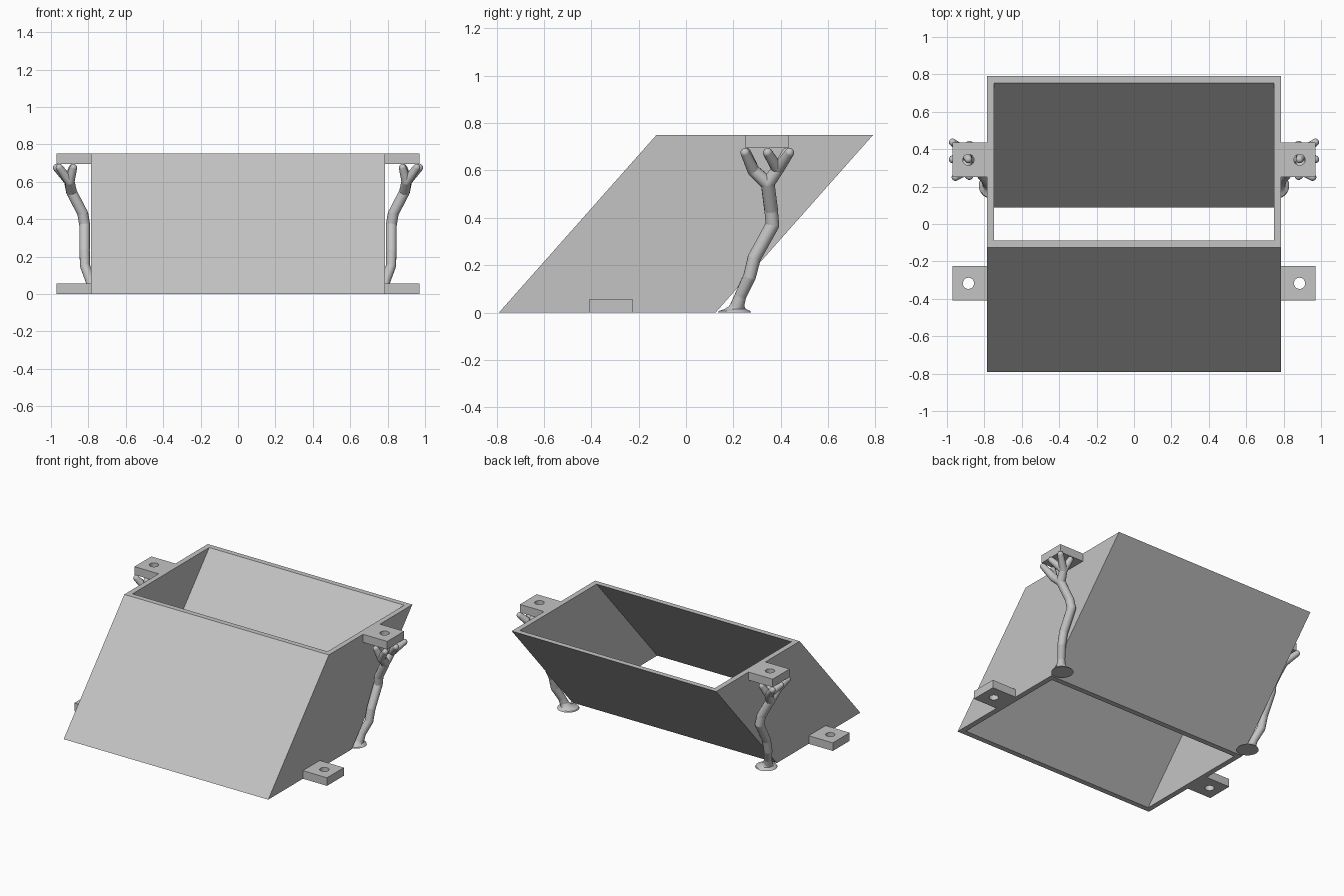
import bpy
import bmesh
from math import cos, sin, pi
from mathutils import Vector, Matrix

cube = bpy.data.objects.get("Cube")
if cube:
    bpy.data.objects.remove(cube)

HEIGHT = 0.75
WALL = 0.037
SLANT = 0.665     # how far the top is shifted back
HALF_W = 0.785

grey = bpy.data.materials.new("light grey")
grey.use_nodes = True
grey.diffuse_color = (0.55, 0.55, 0.55, 1)
grey.node_tree.nodes["Principled BSDF"].inputs["Base Color"].default_value = grey.diffuse_color


def finish(bm, name, smooth=False):
    bmesh.ops.recalc_face_normals(bm, faces=bm.faces)
    mesh = bpy.data.meshes.new(name)
    bm.to_mesh(mesh)
    bm.free()
    mesh.materials.append(grey)
    obj = bpy.data.objects.new(name, mesh)
    bpy.context.collection.objects.link(obj)
    if smooth:
        bpy.ops.object.select_all(action="DESELECT")
        obj.select_set(True)
        bpy.context.view_layer.objects.active = obj
        bpy.ops.object.shade_smooth_by_angle(angle=pi / 5)
    return obj


def bridge(bm, a, b):
    for i in range(len(a)):
        j = (i + 1) % len(a)
        bm.faces.new((a[i], a[j], b[j], b[i]))


# Slanted open sleeve
def sleeve_loop(bm, z, inset):
    shift = SLANT * z / HEIGHT
    x, front, back = HALF_W - inset, -0.79 + inset + shift, 0.125 - inset + shift
    return [bm.verts.new((px, py, z)) for px, py in
            ((-x, front), (x, front), (x, back), (-x, back))]


bm = bmesh.new()
loops = [sleeve_loop(bm, z, inset) for z, inset in
         ((0, 0), (HEIGHT, 0), (HEIGHT, WALL), (0, WALL))]
for k in range(4):
    bridge(bm, loops[k], loops[(k + 1) % 4])
finish(bm, "slanted_sleeve")


# Mounting tab: square plate with a round screw hole
def mounting_tab(name, side, y, z0, z1):
    bm = bmesh.new()
    cx, half, hole, n = 0.8775, 0.0925, 0.03, 32
    rings = []
    for z in (z0, z1):
        outer, inner = [], []
        for i in range(n):
            a = 2 * pi * i / n
            c, s = cos(a), sin(a)
            reach = half / max(abs(c), abs(s))
            outer.append(bm.verts.new((side * (cx + reach * c), y + reach * s, z)))
            inner.append(bm.verts.new((side * (cx + 0.0075 + hole * c), y + hole * s, z)))
        rings.append((outer, inner))
    (o0, i0), (o1, i1) = rings
    bridge(bm, o0, o1)
    bridge(bm, o1, i1)
    bridge(bm, i1, i0)
    bridge(bm, i0, o0)
    finish(bm, name, smooth=True)


# Branching support: chain of tapered limbs with rounded joints
def limb(bm, points):
    for (p, r), (q, t) in zip(points, points[1:]):
        p, q = Vector(p), Vector(q)
        turn = (q - p).to_track_quat("Z", "Y").to_matrix().to_4x4()
        bmesh.ops.create_cone(bm, segments=14, radius1=r, radius2=t, cap_ends=False,
                              depth=(q - p).length,
                              matrix=Matrix.Translation((p + q) / 2) @ turn)
    for p, r in points[1:]:
        bmesh.ops.create_uvsphere(bm, u_segments=14, v_segments=8, radius=r,
                                  matrix=Matrix.Translation(p))


def tree_support(name, side):
    bm = bmesh.new()
    fork = ((0.89, 0.345, 0.545), 0.029)
    near = ((0.9, 0.285, 0.6), 0.026)
    far = ((0.905, 0.388, 0.605), 0.026)
    limb(bm, [((0.78, 0.215, 0.025), 0.03), ((0.79, 0.23, 0.07), 0.025),
              ((0.818, 0.268, 0.15), 0.027), ((0.82, 0.288, 0.23), 0.028),
              ((0.82, 0.365, 0.37), 0.029), ((0.83, 0.36, 0.43), 0.029), fork])
    limb(bm, [fork, near])
    limb(bm, [fork, far])
    for x, y in ((0.955, 0.25), (0.88, 0.255)):
        limb(bm, [near, ((x, y, 0.675), 0.02)])
    for x, y in ((0.97, 0.437), (0.88, 0.425), (0.97, 0.345), (0.885, 0.345)):
        limb(bm, [far, ((x, y, 0.675), 0.02)])
    # Flared foot
    rings = []
    for r, z, lean in ((0.07, 0, 0), (0.066, 0.007, 0), (0.045, 0.015, 0.2),
                       (0.034, 0.025, 0.6), (0.028, 0.04, 1)):
        rings.append([bm.verts.new((0.76 + 0.022 * lean + r * cos(2 * pi * i / 24),
                                    0.205 + 0.014 * lean + r * sin(2 * pi * i / 24), z))
                      for i in range(24)])
    for a, b in zip(rings, rings[1:]):
        bridge(bm, a, b)
    bm.faces.new(rings[0])
    for v in bm.verts:
        v.co.x *= side
    finish(bm, name, smooth=True)


for label, side in (("left", 1), ("right", -1)):
    mounting_tab(label + "_lower_tab", side, -0.317, 0, 0.056)
    mounting_tab(label + "_upper_tab", side, 0.343, 0.694, HEIGHT)
    tree_support(label + "_tree_support", side)
